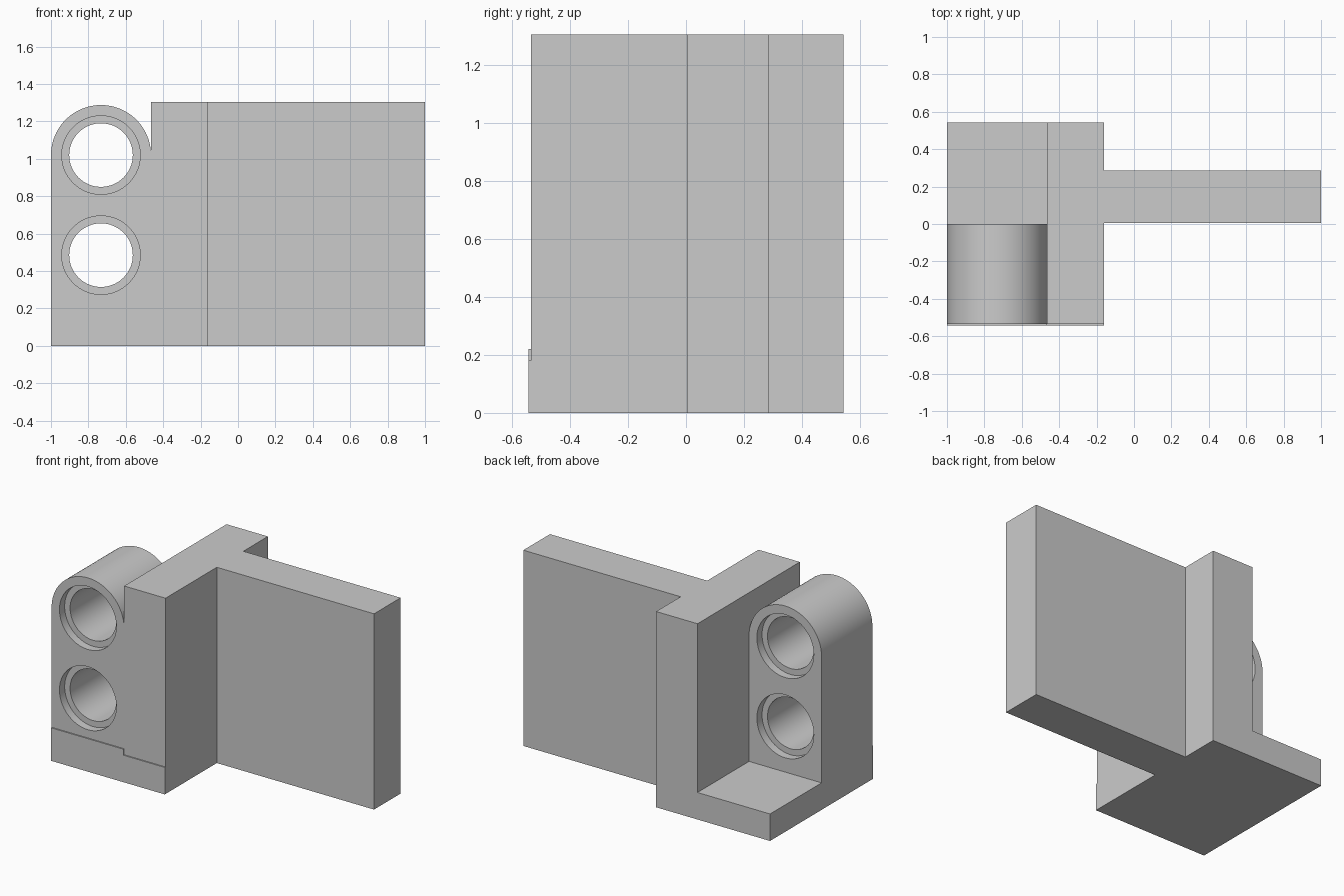
import bpy, bmesh, math

cube = bpy.data.objects.get("Cube")
if cube:
    bpy.data.objects.remove(cube, do_unlink=True)

grey = bpy.data.materials.new("plain grey")
grey.use_nodes = True
colour = (0.6, 0.6, 0.6, 1)
grey.diffuse_color = colour
grey.node_tree.nodes["Principled BSDF"].inputs["Base Color"].default_value = colour

LEFT, STEP, RIGHT, TOP = -1.0, -0.465, -0.16, 1.305
FRONT, BACK, FLOOR = -0.535, 0.543, 0.18
CX, R = (LEFT + STEP) / 2, (STEP - LEFT) / 2
HOLES = (0.485, 1.02)


def extrude(name, outline, y0, y1):
    """Extrude an x-z outline along y."""
    bm = bmesh.new()
    face = bm.faces.new([bm.verts.new((x, y0, z)) for x, z in outline])
    geom = bmesh.ops.extrude_face_region(bm, geom=[face])["geom"]
    moved = [v for v in geom if isinstance(v, bmesh.types.BMVert)]
    bmesh.ops.translate(bm, verts=moved, vec=(0, y1 - y0, 0))
    bmesh.ops.recalc_face_normals(bm, faces=bm.faces)
    mesh = bpy.data.meshes.new(name)
    bm.to_mesh(mesh)
    bm.free()
    mesh.materials.append(grey)
    obj = bpy.data.objects.new(name, mesh)
    bpy.context.collection.objects.link(obj)
    return obj


def arc(cx, cz, r, sweep, n):
    return [(cx + r * math.cos(sweep * i / n), cz + r * math.sin(sweep * i / n))
            for i in range(n + 1)]


# L-shaped body: floor and upright wall
extrude("base_and_wall", [(LEFT, 0), (RIGHT, 0), (RIGHT, TOP), (STEP, TOP),
                          (STEP, FLOOR), (LEFT, FLOOR)], FRONT, BACK)

# Thin stepped lip along the front of the floor
extrude("front_lip", [(LEFT, 0), (RIGHT, 0), (RIGHT, FLOOR), (STEP, FLOOR),
                      (STEP, 0.22), (LEFT, 0.22)], -BACK, FRONT)

# Side plate
extrude("side_plate", [(RIGHT, 0), (1, 0), (1, TOP), (RIGHT, TOP)], 0.005, 0.285)

# Round-topped lug
lug = extrude("round_lug", [(LEFT, FLOOR), (STEP, FLOOR)]
              + arc(CX, HOLES[1], R, math.pi, 48), FRONT, 0)

# Through holes with a shallow counterbore at each end
for z in HOLES:
    for r, y0, y1 in ((0.17, -0.7, 0.2), (0.21, -0.7, FRONT + 0.055),
                      (0.21, -0.055, 0.2)):
        cutter = extrude("hole_cutter", arc(CX, z, r, math.tau, 64)[:-1], y0, y1)
        cutter.hide_render = True
        mod = lug.modifiers.new("hole", "BOOLEAN")
        mod.operation, mod.solver, mod.object = "DIFFERENCE", "EXACT", cutter
        bpy.context.view_layer.objects.active = lug
        bpy.ops.object.modifier_apply(modifier=mod.name)
        bpy.data.objects.remove(cutter, do_unlink=True)

bpy.ops.object.select_all(action="DESELECT")
lug.select_set(True)
bpy.context.view_layer.objects.active = lug
bpy.ops.object.shade_smooth_by_angle(angle=math.radians(30))
